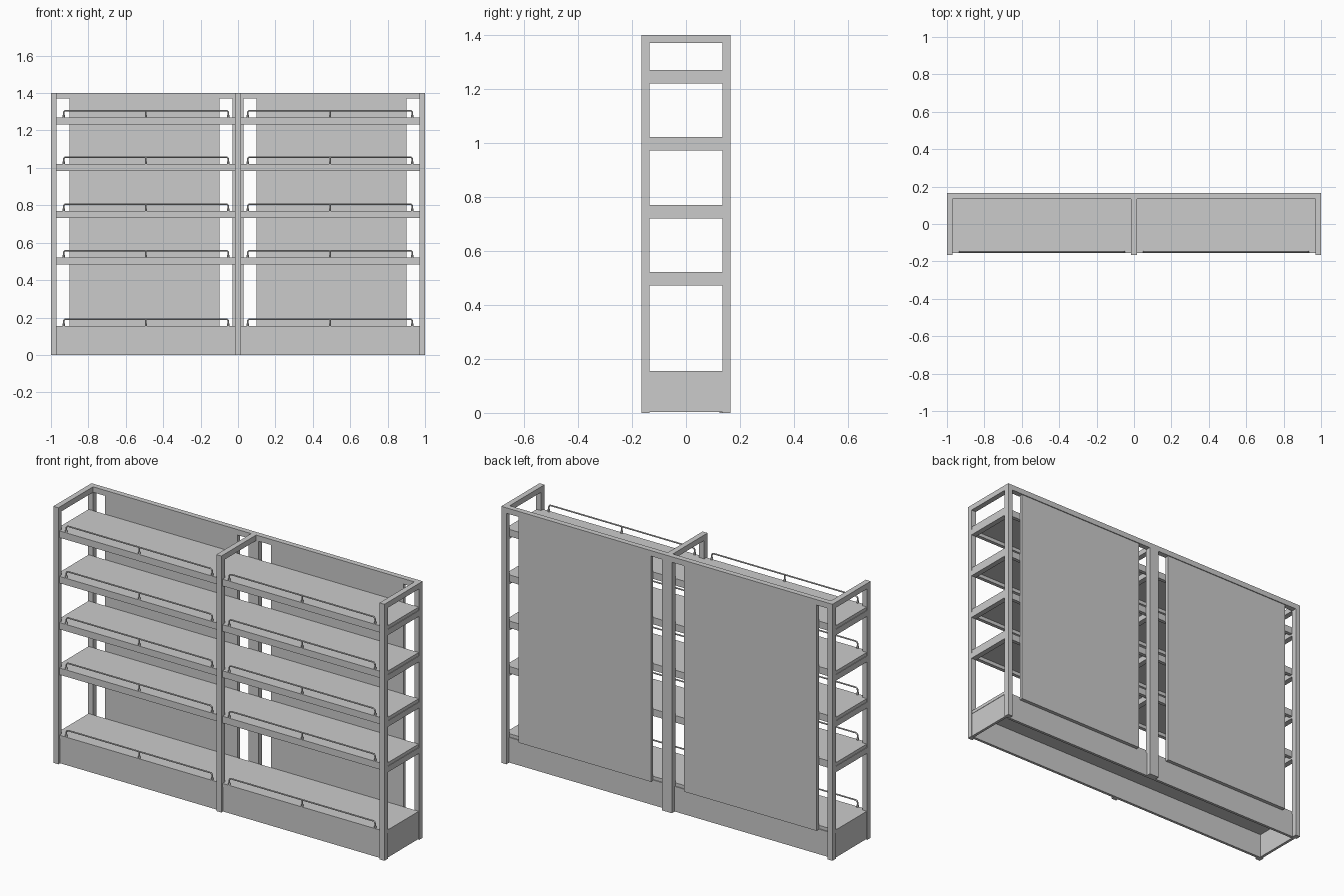
import bpy, math
from mathutils import Vector

if "Cube" in bpy.data.objects:
    bpy.data.objects.remove(bpy.data.objects["Cube"])


def box(name, x0, x1, y0, y1, z0, z1):
    """Axis-aligned box given by its extents."""
    bpy.ops.mesh.primitive_cube_add(size=1, location=((x0 + x1) / 2, (y0 + y1) / 2, (z0 + z1) / 2))
    ob = bpy.context.object
    ob.name = name
    ob.scale = (x1 - x0, y1 - y0, z1 - z0)
    bpy.ops.object.transform_apply(location=False, rotation=False, scale=True)
    return ob


def rod(name, x, y, z0, z1, r):
    """Small upright cylinder."""
    bpy.ops.mesh.primitive_cylinder_add(vertices=12, radius=r, depth=z1 - z0, location=(x, y, (z0 + z1) / 2))
    bpy.context.object.name = name
    bpy.ops.object.shade_smooth_by_angle()


def tube(name, pts, r):
    """Round tube along a path."""
    cu = bpy.data.curves.new(name, 'CURVE')
    cu.dimensions = '3D'
    cu.bevel_depth = r
    cu.bevel_resolution = 2
    cu.use_fill_caps = True
    sp = cu.splines.new('POLY')
    sp.points.add(len(pts) - 1)
    for p, co in zip(sp.points, pts):
        p.co = (*co, 1)
    bpy.context.collection.objects.link(bpy.data.objects.new(name, cu))


def guard_rail(x0, x1, y, z):
    """Staple-shaped guard with rounded corners, a middle support and foot collars."""
    top, c = z + 0.036, 0.012
    arc = [(c - c * math.cos(a), top - c + c * math.sin(a))
           for a in (0, math.pi / 8, math.pi / 4, 3 * math.pi / 8, math.pi / 2)]
    pts = [(x0, y, z)] + [(x0 + d, y, h) for d, h in arc]
    pts += [(x1 - d, y, h) for d, h in reversed(arc)] + [(x1, y, z)]
    tube("guard_rail", pts, 0.004)
    mid = (x0 + x1) / 2
    rod("guard_support", mid, y, z, top, 0.004)
    for x in (x0, mid, x1):
        rod("guard_foot", x, y, z, z + 0.012, 0.006)


W, D, H, T = 1.0, 0.165, 1.4, 0.03
I = D - T  # inner face of the posts

# corner and centre posts
for x in (-W + T / 2, 0, W - T / 2):
    h = T / 2
    box("front_post", x - h, x + h, -D, -I, 0, H)
    hb = T if x == 0 else h
    box("back_post", x - hb, x + hb, I, D, 0, H)
    box("top_side_rail", x - h, x + h, -I, I, H - T, H)

# top back rails between the posts
for s in (-1, 1):
    a, b = sorted((s * T, s * (W - T)))
    box("top_back_rail", a, b, I, D, H - T, H)

# base plinth, open underneath
box("base_front", -0.97, 0.97, -0.15, -0.135, 0, 0.137)
box("base_back", -0.97, 0.97, 0.125, 0.14, 0, 0.137)
for s in (-1, 1):
    a, b = sorted((s * 0.98, s * 0.995))
    box("base_side", a, b, -I, I, 0.003, 0.137)

# shelves with supporting rails and guards
for i, z in enumerate((0.155, 0.522, 0.77, 1.022, 1.27)):
    box("shelf", -0.997, 0.997, -I, I, z - 0.018, z)
    for s in (-1, 1):
        a, b = sorted((s * 0.015, s * 0.97))
        box("shelf_front_edge", a, b, -0.155, -I, z - 0.018, z)
        ga, gb = sorted((s * 0.052, s * 0.932))
        guard_rail(ga, gb, -0.149, z)
        if i:
            box("shelf_front_rail", a, b, -0.153, -0.133, z - 0.038, z - 0.018)
            box("shelf_back_rail", a, b, 0.115, I, z - 0.038, z - 0.018)
    if i:
        for x in (-W + T / 2, 0, W - T / 2):
            box("shelf_side_rail", x - T / 2, x + T / 2, -I, I, z - 0.05, z - 0.018)

# back panels
for s in (-1, 1):
    a, b = sorted((s * 0.1, s * 0.9))
    box("back_panel", a, b, 0.14, 0.16, 0.135, H - T)
